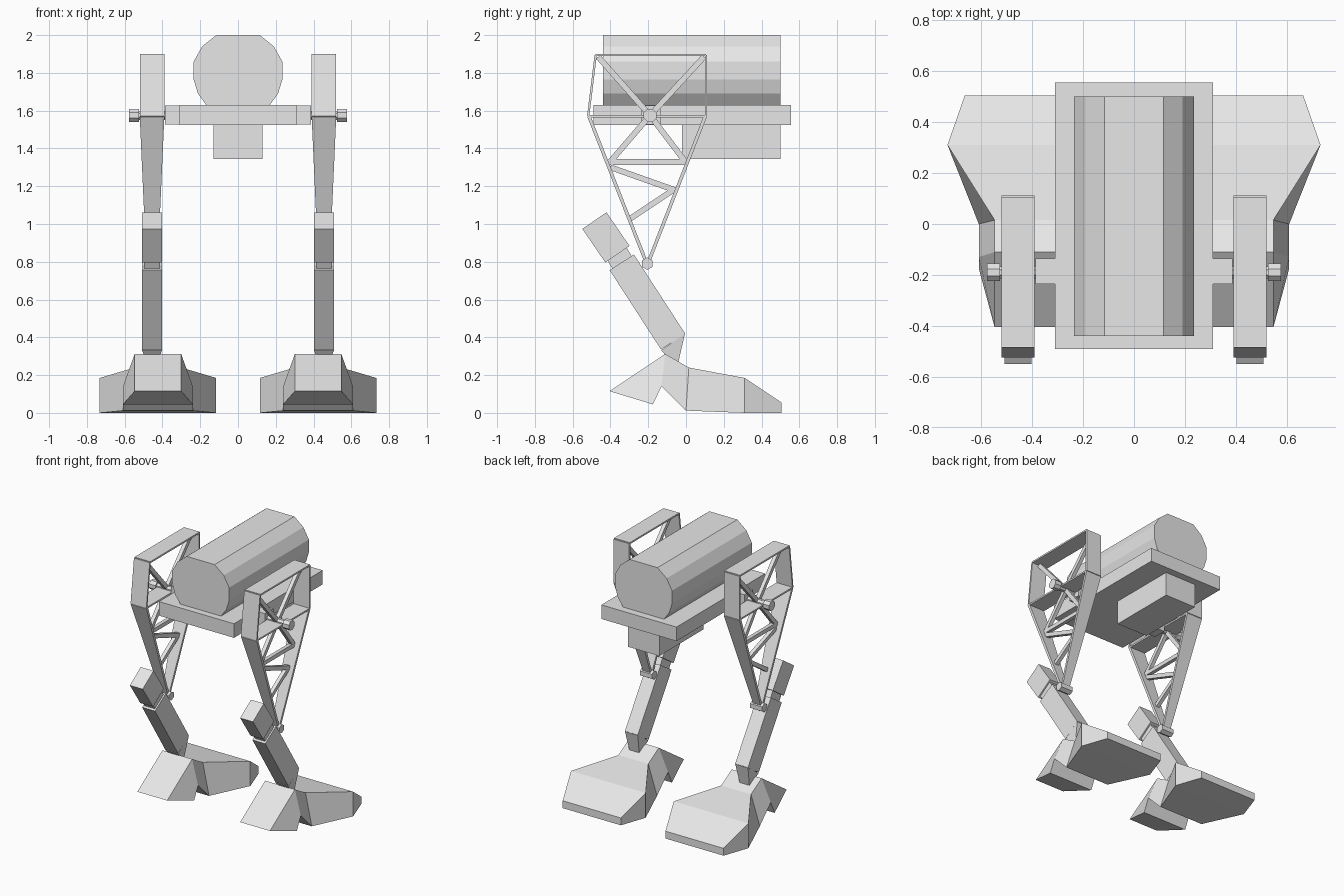
import bpy, bmesh, math
from mathutils import Vector

if "Cube" in bpy.data.objects:
    bpy.data.objects.remove(bpy.data.objects["Cube"])

grey = bpy.data.materials.new("light grey")
grey.diffuse_color = (0.8, 0.8, 0.8, 1)
grey.use_nodes = True
grey.node_tree.nodes["Principled BSDF"].inputs["Base Color"].default_value = grey.diffuse_color


def finish(name, bm):
    bmesh.ops.recalc_face_normals(bm, faces=bm.faces[:])
    mesh = bpy.data.meshes.new(name)
    bm.to_mesh(mesh)
    bm.free()
    mesh.materials.append(grey)
    ob = bpy.data.objects.new(name, mesh)
    bpy.context.collection.objects.link(ob)
    return ob


def loft(name, a, b, a_faces=None):
    """Join two matching outlines; end caps may be split into several faces."""
    bm = bmesh.new()
    va = [bm.verts.new(p) for p in a]
    vb = [bm.verts.new(p) for p in b]
    n = len(a)
    for i in range(n):
        j = (i + 1) % n
        bm.faces.new((va[i], va[j], vb[j], vb[i]))
    for cap in a_faces or [range(n)]:
        bm.faces.new([va[i] for i in cap])
        bm.faces.new([vb[i] for i in cap])
    return finish(name, bm)


def box(name, x0, x1, y0, y1, z0, z1):
    ring = [(x0, y0), (x1, y0), (x1, y1), (x0, y1)]
    return loft(name, [(x, y, z0) for x, y in ring], [(x, y, z1) for x, y in ring])


def side_solid(name, cx, pts, caps=None):
    """Side outline of (y, z, half width), symmetric about x = cx."""
    return loft(name, [(cx - h, y, z) for y, z, h in pts],
                [(cx + h, y, z) for y, z, h in pts], caps)


def beam(name, cx, p, q, thick, w0, w1=None):
    """Flat bar in the side plane, with half widths w0 to w1 along x."""
    w1 = w0 if w1 is None else w1
    p, q = Vector(p), Vector(q)
    d = (q - p).normalized()
    n = Vector((-d.y, d.x)) * thick / 2
    return side_solid(name, cx, [(*(p + n), w0), (*(q + n), w1),
                                 (*(q - n), w1), (*(p - n), w0)])


def rod(name, x0, x1, y, z, r, sides=8):
    ring = [(y + r * math.cos((i + .5) * math.tau / sides),
             z + r * math.sin((i + .5) * math.tau / sides)) for i in range(sides)]
    return loft(name, [(x0, *p) for p in ring], [(x1, *p) for p in ring])


# Body: faceted tank on a flat deck, with a box slung underneath
half = [(.115, 2.0), (.19, 1.94), (.235, 1.86), (.235, 1.765), (.212, 1.69), (.168, 1.63)]
ring = half + [(-x, z) for x, z in reversed(half)]
loft("tank", [(x, -.44, z) for x, z in ring], [(x, .50, z) for x, z in ring])
box("deck", -.31, .31, -.49, .555, 1.525, 1.63)
box("belly_box", -.13, .13, -.02, .50, 1.345, 1.526)

HUB = (-.19, 1.575)
for s, side in ((-1, "left"), (1, "right")):
    leg = s * .455
    foot = s * .424

    # Hip stub, axle and bolt head
    xs = sorted((s * .30, s * .387))
    box(side + "_hip_stub", *xs, -.235, -.135, 1.527, 1.628)
    rod(side + "_hip_axle", *sorted((s * .38, s * .53)), *HUB, .025)
    rod(side + "_hip_bolt", *sorted((s * .525, s * .577)), *HUB, .037)

    # Upper frame: closed ring of thin plates
    corners = [(-.478, 1.895), (.106, 1.895), (.106, 1.57), (-.518, 1.57)]
    for i, part in enumerate(("top", "back", "floor", "front")):
        beam(f"{side}_frame_{part}", leg, corners[i], corners[(i + 1) % 4], .012, .065)

    # Thigh: two plates tapering down to the knee pin
    beam(side + "_thigh_front", leg, (-.514, 1.57), (-.208, .79), .018, .065, .03)
    beam(side + "_thigh_back", leg, (.102, 1.57), (-.202, .79), .018, .065, .03)
    rod(side + "_knee_pin", leg - .05, leg + .05, -.205, .79, .033, 6)

    # Truss bars inside the frame and thigh
    bars = [(HUB, (-.465, 1.885)), (HUB, (.095, 1.885)),
            (HUB, (-.405, 1.325)), (HUB, (.0, 1.325)),
            ((-.41, 1.328), (.008, 1.328)),
            ((-.40, 1.30), (-.06, 1.18)), ((-.06, 1.185), (-.30, 1.025))]
    for i, (p, q) in enumerate(bars):
        beam(f"{side}_truss_bar_{i + 1}", leg, p, q, .03, .014)

    # Lower leg: knee block, neck, shin and tapered ankle
    beam(side + "_knee_block", leg, (-.485, 1.018), (-.363, .84), .155, .053)
    beam(side + "_neck", leg, (-.37, .85), (-.335, .79), .122, .042)
    beam(side + "_shin", leg, (-.34, .797), (-.068, .377), .153, .053)
    side_solid(side + "_ankle", leg, [(-.005, .422, .053), (-.131, .332, .053),
                                      (-.10, .295, .04), (-.04, .27, .04)])

    # Foot: sloped front toe and broad rear pad
    outline = [(-.405, .115, .123), (-.11, .312, .123), (.015, .24, .123),
               (.31, .185, .308), (.505, .055, .24), (.505, .0, .24),
               (.31, .0, .308), (0, .012, .185), (-.13, .14, .185), (-.175, .045, .185)]
    side_solid(side + "_foot", foot, outline,
               [(0, 1, 8, 9), (1, 2, 7, 8), (2, 3, 6, 7), (3, 4, 5, 6)])
